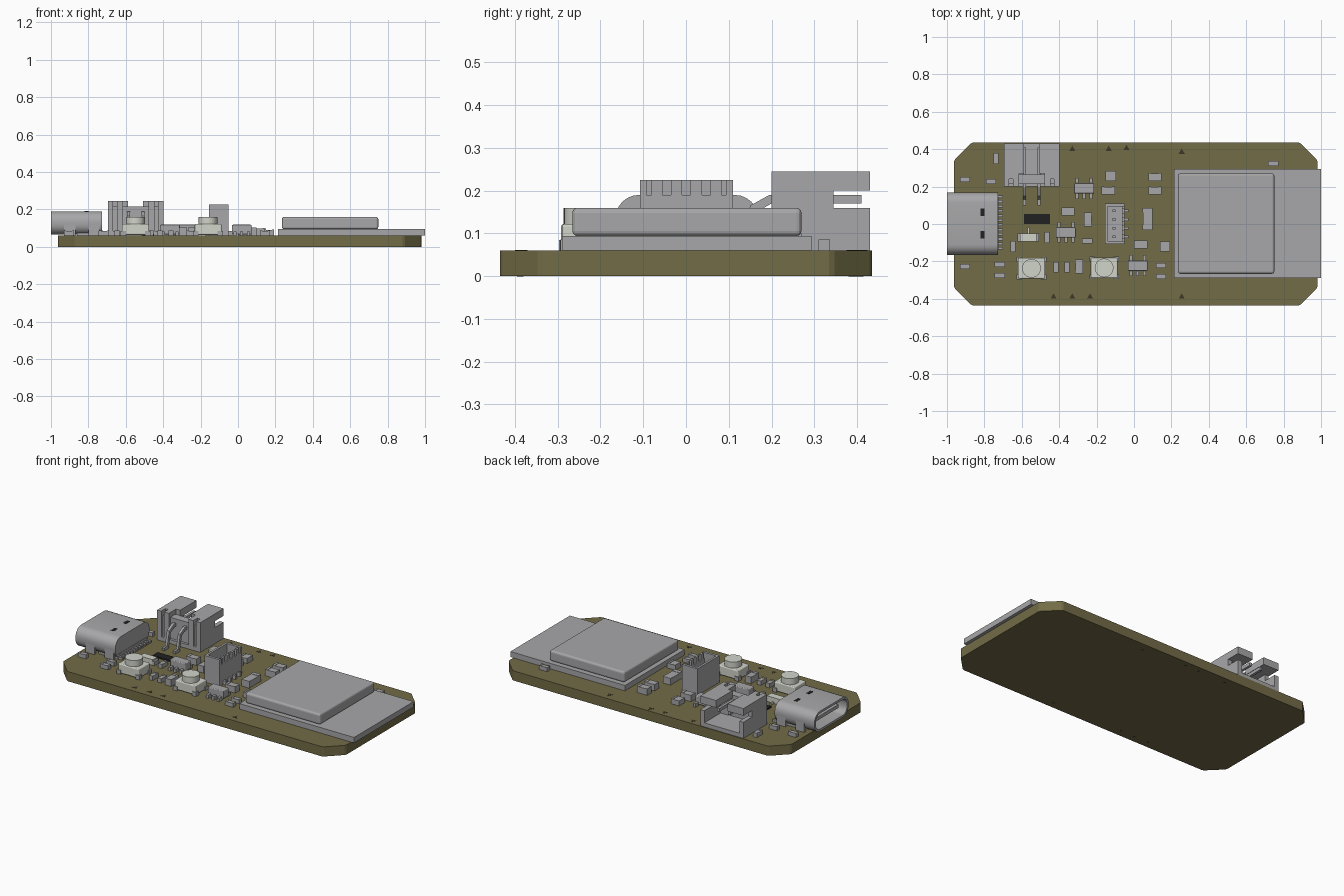
import bpy, bmesh, math
from mathutils import Matrix, Vector

cube = bpy.data.objects.get("Cube")
if cube:
    bpy.data.objects.remove(cube, do_unlink=True)


def material(name, r, g, b):
    m = bpy.data.materials.new(name)
    m.use_nodes = True
    m.diffuse_color = (r, g, b, 1)
    m.node_tree.nodes["Principled BSDF"].inputs["Base Color"].default_value = (r, g, b, 1)
    return m


OLIVE = material("olive board", .17, .15, .063)
GREY = material("component grey", .39, .39, .4)
WHITE = material("off white", .64, .66, .59)
BLACK = material("black", .015, .015, .015)
BROWN = material("dark hole brown", .045, .04, .02)
TOP = .06  # upper surface of the board


def finish(name, bm, mat, smooth=False, bevel=0):
    bmesh.ops.recalc_face_normals(bm, faces=bm.faces)
    mesh = bpy.data.meshes.new(name)
    bm.to_mesh(mesh)
    bm.free()
    mesh.materials.append(mat)
    ob = bpy.data.objects.new(name, mesh)
    bpy.context.collection.objects.link(ob)
    if bevel:
        mod = ob.modifiers.new("Bevel", "BEVEL")
        mod.width, mod.segments = bevel, 3
    if smooth:
        bpy.ops.object.select_all(action="DESELECT")
        ob.select_set(True)
        bpy.context.view_layer.objects.active = ob
        bpy.ops.object.shade_smooth_by_angle(angle=math.radians(35))
    return ob


def add_box(bm, x0, x1, y0, y1, z0, z1):
    size = Matrix.Diagonal((x1 - x0, y1 - y0, z1 - z0, 1))
    centre = Matrix.Translation(((x0 + x1) / 2, (y0 + y1) / 2, (z0 + z1) / 2))
    bmesh.ops.create_cube(bm, size=1, matrix=centre @ size)


def boxes(name, mat, *items, bevel=0):
    bm = bmesh.new()
    for item in items:
        add_box(bm, *item)
    return finish(name, bm, mat, bevel=bevel)


def add_prism(bm, points, offset):
    face = bm.faces.new([bm.verts.new(p) for p in points])
    extruded = bmesh.ops.extrude_face_region(bm, geom=[face])["geom"]
    moved = [v for v in extruded if isinstance(v, bmesh.types.BMVert)]
    bmesh.ops.translate(bm, verts=moved, vec=Vector(offset))


def add_cylinder(bm, x, y, z0, z1, r, sides=32):
    bmesh.ops.create_cone(bm, cap_ends=True, segments=sides, radius1=r, radius2=r,
                          depth=z1 - z0, matrix=Matrix.Translation((x, y, (z0 + z1) / 2)))


# Board with softened chamfered corners
bm = bmesh.new()
corner = [(0, .1), (.006, .088), (.088, .006), (.1, 0)]
outline = []
for sx, sy in ((-1, -1), (1, -1), (1, 1), (-1, 1)):
    pts = [(.009 + sx * (.971 - a), sy * (.435 - b), 0) for a, b in corner]
    outline += pts if sx * sy > 0 else pts[::-1]
add_prism(bm, outline, (0, 0, TOP))
finish("board", bm, OLIVE)

# Triangular hole marks along the edges, seen on both faces
bm = bmesh.new()
for x, y in ((-.33, .4), (-.135, .4), (-.04, .405), (.255, .385),
             (-.43, -.39), (-.33, -.39), (-.235, -.39), (.255, -.39)):
    add_cylinder(bm, x, y, TOP - .001, TOP + .001, .019, 3)
    add_cylinder(bm, x, y, -.0005, .0005, .01, 3)
finish("hole_marks", bm, BROWN)

# Wireless module: carrier slab and shield can
boxes("module_slab", GREY, (.213, 1, -.29, .294, TOP, .094))
boxes("module_shield", GREY, (.235, .75, -.266, .27, .094, .16), bevel=.012)


# Charging socket: hollow rounded shell with tongue
def ring(bm, x, inset):
    r, hw, hh = .055 - inset, .167 - inset, .0625 - inset
    verts = []
    for q, (sy, sz) in enumerate(((1, 1), (-1, 1), (-1, -1), (1, -1))):
        for i in range(7):
            a = (q + i / 6) * math.pi / 2
            verts.append(bm.verts.new((x, .002 + sy * (hw - r) + r * math.cos(a),
                                       .1275 + sz * (hh - r) + r * math.sin(a))))
    return verts


bm = bmesh.new()
rings = [ring(bm, -.727, 0), ring(bm, -1, 0), ring(bm, -1, .014), ring(bm, -.79, .014)]
for a, b in zip(rings, rings[1:]):
    for i in range(len(a)):
        j = (i + 1) % len(a)
        bm.faces.new((a[i], a[j], b[j], b[i]))
bm.faces.new(rings[0])
bm.faces.new(rings[-1])
finish("socket_shell", bm, GREY, smooth=True)
boxes("socket_tongue", GREY, (-.97, -.78, -.11, .114, .117, .138))
boxes("socket_shell_slots", BLACK, *[(-.82, -.8, y - .02, y + .02, .187, .1915)
                                     for y in (-.057, .064)])
boxes("socket_tabs", GREY, *[(x - .03, x + .03, y - .008, y + .008, TOP, .12)
                             for x in (-.9, -.77) for y in (-.157, .161)])
boxes("socket_base", GREY, (-.86, -.725, -.14, .144, TOP, .09))
boxes("socket_pins", GREY, *[(-.74, -.7, -.137 + i * .025, -.123 + i * .025, TOP, .075)
                             for i in range(12)])

# Battery connector, open at the back, built symmetric about its middle
mid = -.547
half = [(.12, .148, .2, .345, TOP, .245), (.12, .148, .345, .43, TOP, .16),
        (.04, .148, .27, .43, .2, .245), (.068, .1, .2, .27, TOP, .245),
        (.1, .12, .24, .27, TOP, .245)]
parts = [(mid - .148, mid + .148, .2, .43, TOP, .085),
         (mid - .12, mid + .12, .215, .265, TOP, .215)]
for x0, x1, *rest in half:
    parts += [(mid + x0, mid + x1, *rest), (mid - x1, mid - x0, *rest)]
boxes("battery_connector", GREY, *parts)

bm = bmesh.new()
pin = [(.41, .19), (.195, .19), (.15, .165), (.13, .077), (.1, .077),
       (.1, TOP), (.145, TOP), (.165, .15), (.2, .17), (.41, .17)]
for s in (-1, 1):
    add_prism(bm, [(mid + s * .038 - .008, y, z) for y, z in pin], (.016, 0, 0))
finish("battery_pins", bm, GREY)

# Small four-way sensor connector with notched wall
parts = [(-.156, -.05, -.108, .11, TOP, .1),
         (-.156, -.142, -.108, .11, .1, .225),
         (-.064, -.05, -.108, .11, .1, .19),
         (-.156, -.05, -.108, -.092, .1, .225), (-.156, -.05, .094, .11, .1, .225)]
for i in range(4):
    y = -.068 + i * .046
    parts.append((-.064, -.05, y - .013, y + .013, .19, .225))
    parts.append((-.115, -.1, y - .007, y + .007, .1, .185))
    parts.append((-.05, -.03, y - .007, y + .007, TOP, .085))
boxes("sensor_connector", GREY, *parts)

# Push buttons: body, metal corner legs and round cap
for n, (x, y) in enumerate(((-.548, -.237), (-.16, -.235)), 1):
    boxes(f"button_{n}_body", WHITE, (x - .072, x + .072, y - .055, y + .055, .064, .122),
          bevel=.006)
    boxes(f"button_{n}_legs", GREY, *[(x + s * .065 - .014, x + s * .065 + .014,
          y + t * .047 - .013, y + t * .047 + .013, TOP, .085) for s in (-1, 1) for t in (-1, 1)])
    bm = bmesh.new()
    add_cylinder(bm, x, y, .12, .16, .05)
    finish(f"button_{n}_cap", bm, WHITE, smooth=True)

# Three small transistor packages with three legs in front and two behind
for n, (x, y) in enumerate(((-.267, .19), (-.364, -.045), (.02, -.222)), 1):
    boxes(f"package_{n}_body", GREY, (x - .053, x + .053, y - .028, y + .028, .067, .118),
          bevel=.005)
    legs = [(x + i * .037, y - .04) for i in (-1, 0, 1)] + [(x + i * .037, y + .04) for i in (-1, 1)]
    boxes(f"package_{n}_legs", GREY, *[(a - .008, a + .008, b - .015, b + .015, TOP, .082)
                                       for a, b in legs])

# Status lamp and flat black chip
boxes("lamp_body", WHITE, (-.61, -.52, -.094, -.05, TOP, .095))
boxes("lamp_ends", GREY, (-.622, -.607, -.094, -.05, TOP, .085),
      (-.523, -.508, -.094, -.05, TOP, .085))
boxes("lamp_mark", WHITE, (-.57, -.56, -.05, -.02, TOP, .07))
boxes("black_chip", BLACK, (-.588, -.45, .001, .053, TOP, .068))

# Resistors and capacitors grouped by footprint (width, depth, height)
groups = {
    (.054, .026, .024): [(-.904, .238), (-.904, -.227), (-.765, .227), (-.717, -.217),
                         (-.717, -.275), (.144, -.222), (.144, -.28), (-.25, -.09), (.745, .323)],
    (.026, .056, .025): [(-.738, .35), (-.647, -.12), (-.465, -.072), (-.417, -.232), (-.358, -.232)],
    (.07, .042, .038): [(-.353, .067), (.112, .25), (.112, .178), (.037, -.11), (-.138, .178)],
    (.04, .075, .04): [(-.294, -.227), (-.246, .024)],
    (.054, .054, .03): [(-.125, .257), (.166, -.12)],
    (.052, .115, .04): [(.073, .027)],
}
chips, caps = [], []
for (w, d, h), places in groups.items():
    for x, y in places:
        chips.append((x - w / 2, x + w / 2, y - d / 2, y + d / 2, TOP, TOP + h))
        # raised end caps on the longer axis
        for s in (-1, 1):
            ex, ey = (w * .4 * s, 0) if w >= d else (0, d * .4 * s)
            cw, cd = (w * .11, d * .51) if w >= d else (w * .51, d * .11)
            caps.append((x + ex - cw, x + ex + cw, y + ey - cd, y + ey + cd, TOP, TOP + h + .002))
boxes("passive_parts", GREY, *chips)
boxes("passive_end_caps", GREY, *caps)
